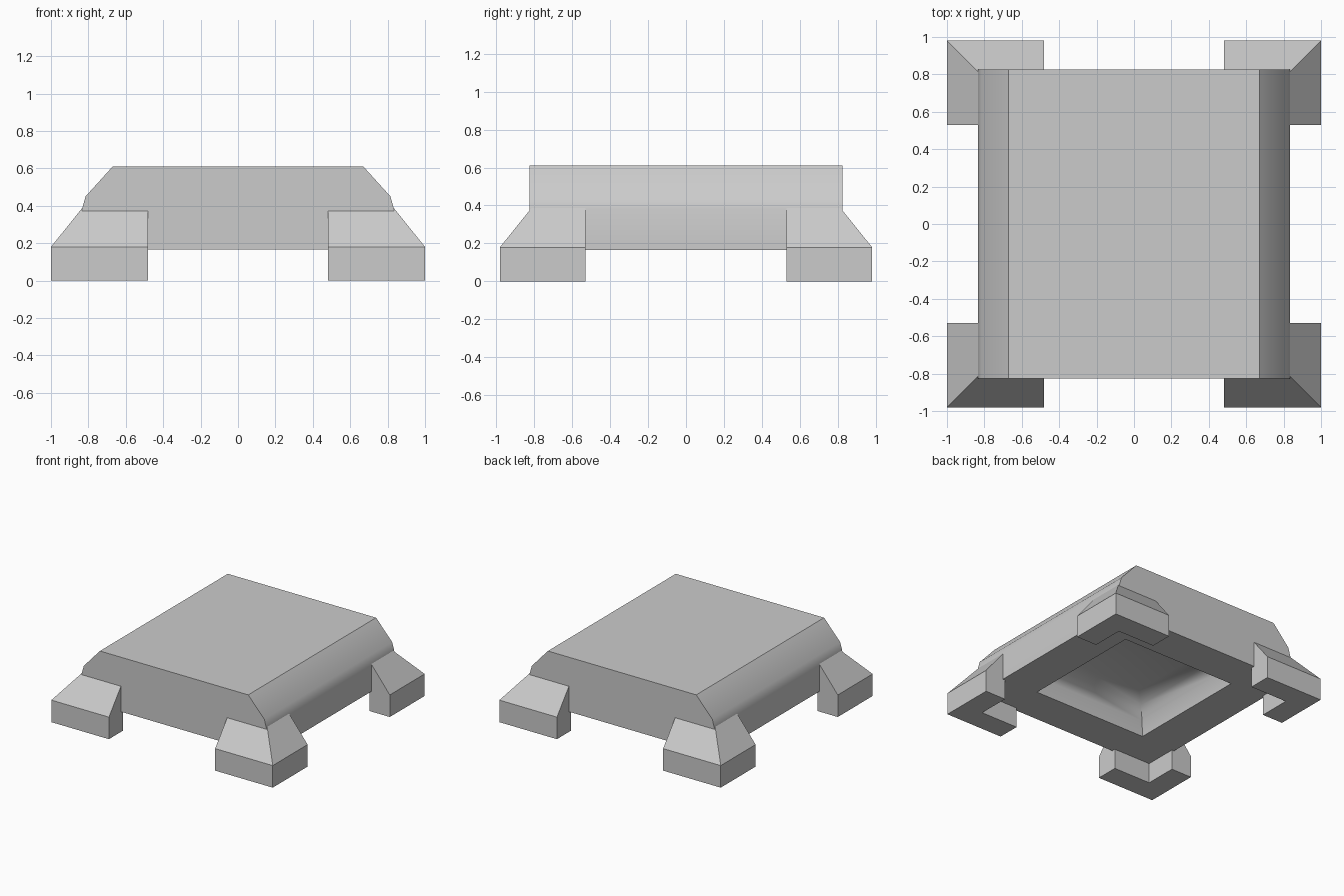
import bpy, bmesh
from math import radians

cube = bpy.data.objects.get("Cube")
if cube:
    bpy.data.objects.remove(cube, do_unlink=True)

grey = bpy.data.materials.new("plain_grey")
grey.use_nodes = True
grey.diffuse_color = (0.6, 0.6, 0.6, 1)
grey.node_tree.nodes["Principled BSDF"].inputs["Base Color"].default_value = (0.6, 0.6, 0.6, 1)


def finish(name, bm, angle):
    bmesh.ops.recalc_face_normals(bm, faces=bm.faces)
    mesh = bpy.data.meshes.new(name)
    bm.to_mesh(mesh)
    bm.free()
    mesh.materials.append(grey)
    obj = bpy.data.objects.new(name, mesh)
    bpy.context.collection.objects.link(obj)
    bpy.ops.object.select_all(action='DESELECT')
    obj.select_set(True)
    bpy.context.view_layer.objects.active = obj
    bpy.ops.object.shade_smooth_by_angle(angle=radians(angle))
    return obj


def bridge(bm, a, b, closed=True):
    n = len(a)
    for i in range(n if closed else n - 1):
        j = (i + 1) % n
        bm.faces.new((a[i], a[j], b[j], b[i]))


# Body: chamfered profile run from front to back, open at the bottom
DEPTH, BASE = 0.825, 0.165
half = [(0.835, BASE), (0.835, 0.38), (0.815, 0.45), (0.67, 0.61)]
profile = half + [(-x, z) for x, z in reversed(half)]
bm = bmesh.new()
front = [bm.verts.new((x, -DEPTH, z)) for x, z in profile]
back = [bm.verts.new((x, DEPTH, z)) for x, z in profile]
bridge(bm, front, back, closed=False)
bm.faces.new(front)
bm.faces.new(back)

# Underside: flat rim around a hollow that curves up to a shallow ceiling
ring = [front[0], back[0], back[-1], front[-1]]
for r, z in [(0.515, BASE), (0.49, 0.28), (0.42, 0.36), (0.3, 0.39)]:
    inner = [bm.verts.new((sx * r, sy * r, z))
             for sx, sy in ((1, -1), (1, 1), (-1, 1), (-1, -1))]
    bridge(bm, ring, inner)
    ring = inner
peak = bm.verts.new((0, 0, 0.4))
for i in range(4):
    bm.faces.new((ring[i], ring[(i + 1) % 4], peak))
finish("body", bm, 40)

# Feet: sloped section (inset, height) swept around each corner in an L
section = [(0, 0), (0, 0.18), (0.185, 0.41), (0.185, 0)]


def foot(name, sx, sy):
    bm = bmesh.new()
    stations = [
        [(0.48, 0.98 - o, z) for o, z in section],
        [(1 - o, 0.98 - o, z) for o, z in section],
        [(1 - o, 0.53, z) for o, z in section],
    ]
    loops = [[bm.verts.new((sx * x, sy * y, z)) for x, y, z in s] for s in stations]
    bridge(bm, loops[0], loops[1])
    bridge(bm, loops[1], loops[2])
    bm.faces.new(loops[0])
    bm.faces.new(loops[2])
    finish(name, bm, 20)


for sy, end in ((-1, "front"), (1, "back")):
    for sx, side in ((1, "left"), (-1, "right")):
        foot(f"{end}_{side}_foot", sx, sy)
